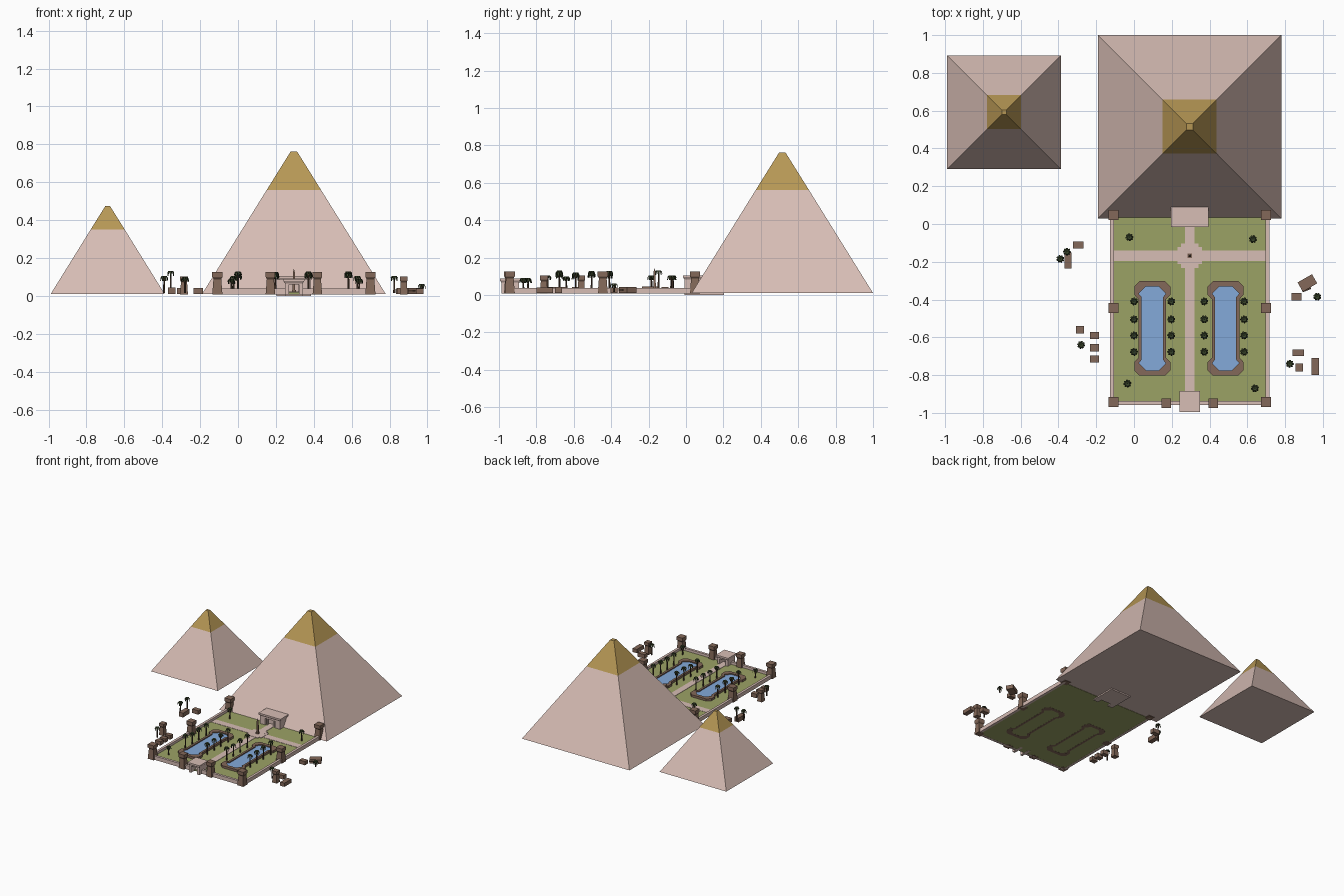
import bpy, bmesh, math, random
from mathutils import Matrix, Vector

if "Cube" in bpy.data.objects:
    bpy.data.objects.remove(bpy.data.objects["Cube"])

random.seed(4)


def material(name, rgb):
    m = bpy.data.materials.new(name)
    m.diffuse_color = (*rgb, 1)
    m.use_nodes = True
    m.node_tree.nodes["Principled BSDF"].inputs["Base Color"].default_value = m.diffuse_color
    return m


STONE = material("pale pink stone", (0.68, 0.51, 0.46))
GOLD = material("gold capstone", (0.47, 0.31, 0.09))
LAWN = material("olive lawn", (0.33, 0.36, 0.13))
WATER = material("pool water", (0.23, 0.40, 0.70))
BRICK = material("mud brick", (0.23, 0.14, 0.10))
TRUNK = material("dark trunk", (0.07, 0.04, 0.025))
LEAF = material("dark palm leaf", (0.035, 0.05, 0.02))


def finish(bm, name, *mats):
    bmesh.ops.recalc_face_normals(bm, faces=bm.faces)
    me = bpy.data.meshes.new(name)
    bm.to_mesh(me)
    bm.free()
    for m in mats:
        me.materials.append(m)
    ob = bpy.data.objects.new(name, me)
    bpy.context.collection.objects.link(ob)
    return ob


def frustum(bm, x, y, levels, rot=0):
    """Stack of rectangles (half x, half y, z) closed at both ends."""
    turn = Matrix.Rotation(rot, 3, 'Z')
    rings = [[bm.verts.new(turn @ Vector((sx * hx, sy * hy, z)) + Vector((x, y, 0)))
              for sx, sy in ((-1, -1), (1, -1), (1, 1), (-1, 1))] for hx, hy, z in levels]
    for a, b in zip(rings, rings[1:]):
        for i in range(4):
            j = (i + 1) % 4
            bm.faces.new((a[i], a[j], b[j], b[i]))
    bm.faces.new(rings[0][::-1])
    bm.faces.new(rings[-1])


def box(bm, x0, x1, y0, y1, z0, z1):
    hx, hy = (x1 - x0) / 2, (y1 - y0) / 2
    frustum(bm, (x0 + x1) / 2, (y0 + y1) / 2, [(hx, hy, z0), (hx, hy, z1)])


# Pyramids with gold caps
def pyramid(name, x, y, base, cap, top, z_cap, z_top):
    bm = bmesh.new()
    frustum(bm, x, y, [(base, base, 0.01), (cap, cap, z_cap), (top, top, z_top)])
    for f in bm.faces:
        f.material_index = int(f.calc_center_median().z > z_cap)
    finish(bm, name, STONE, GOLD)


pyramid("large_pyramid", 0.295, 0.515, 0.485, 0.143, 0.017, 0.56, 0.762)
pyramid("small_pyramid", -0.688, 0.592, 0.301, 0.09, 0.012, 0.35, 0.475)

CX = 0.295  # garden axis

# Lawn, enclosure walls and paths
bm = bmesh.new()
box(bm, -0.11, 0.70, -0.945, 0.04, 0.008, 0.018)
finish(bm, "lawn", LAWN)

bm = bmesh.new()
for s in (-1, 1):
    xa, xb = sorted((CX + s * 0.402, CX + s * 0.422))
    box(bm, xa, xb, -0.957, 0.05, 0.007, 0.038)
    xa, xb = sorted((CX + s * 0.045, CX + s * 0.402))
    box(bm, xa, xb, -0.957, -0.937, 0.007, 0.038)
finish(bm, "garden_walls", STONE)

bm = bmesh.new()
box(bm, CX - 0.026, CX + 0.026, -0.94, 0.03, 0.012, 0.0205)
box(bm, -0.105, 0.695, -0.196, -0.141, 0.012, 0.020)
box(bm, CX - 0.066, CX + 0.066, -0.213, -0.123, 0.012, 0.022)
box(bm, CX - 0.047, CX + 0.047, -0.232, -0.104, 0.012, 0.0225)
finish(bm, "paths", STONE)

# Obelisk at the crossing
bm = bmesh.new()
frustum(bm, CX, -0.168, [(0.011, 0.011, 0.02), (0.011, 0.011, 0.03)])
frustum(bm, CX, -0.168, [(0.007, 0.007, 0.03), (0.005, 0.005, 0.125), (0.0005, 0.0005, 0.142)])
finish(bm, "obelisk", BRICK)


# Portal: two jambs, a lintel and a flared cornice
def portal(name, hw, y0, y1, door, z0, z_door, z_top, back=None):
    bm = bmesh.new()
    lip = 0.008
    for s in (-1, 1):
        xa, xb = sorted((CX + s * door, CX + s * (hw - lip)))
        box(bm, xa, xb, y0 + lip, y1 - lip, z0, z_door)
    box(bm, CX - hw + lip, CX + hw - lip, y0 + lip, y1 - lip, z_door, z_top - 0.022)
    frustum(bm, CX, (y0 + y1) / 2, [(hw - lip, (y1 - y0) / 2 - lip, z_top - 0.022),
                                    (hw, (y1 - y0) / 2, z_top - 0.010),
                                    (hw, (y1 - y0) / 2, z_top)])
    if back:
        box(bm, CX - door, CX + door, back, y1 - lip, z0, z_door)
    finish(bm, name, STONE)


portal("entrance_gate", 0.055, -0.995, -0.885, 0.027, 0.007, 0.060, 0.088)
portal("temple", 0.099, -0.016, 0.21, 0.045, 0.0, 0.072, 0.105, back=0.03)

# Temple door pillars
bm = bmesh.new()
for s in (-1, 1):
    box(bm, CX + s * 0.03 - 0.005, CX + s * 0.03 + 0.005, -0.004, 0.006, 0.018, 0.072)
finish(bm, "temple_pillars", STONE)


# Watchtowers around the wall
def tower(bm, x, y, h, z):
    frustum(bm, x, y, [(h, h, 0.007), (h * 0.76, h * 0.76, z * 0.72), (h, h, z * 0.8), (h, h, z)])


bm = bmesh.new()
for s in (-1, 1):
    for y in (0.048, -0.445, -0.942):
        tower(bm, CX + s * 0.404, y, 0.027, 0.125)
    tower(bm, CX + s * 0.124, -0.948, 0.025, 0.125)
finish(bm, "watchtowers", BRICK)


# Pools: raised rim around a sheet of water
def outline(wm, we, y1, y2, length, c):
    q = [(wm, y1), (we, y2), (we, length - c), (we - c, length)]
    half = q + [(-x, y) for x, y in q[::-1]]
    return half + [(-x, -y) for x, y in half]


OUTER = outline(0.073, 0.095, 0.155, 0.178, 0.25, 0.028)
INNER = outline(0.056, 0.070, 0.165, 0.182, 0.222, 0.036)
for side, s in (("left", -1), ("right", 1)):
    def ring(bm, pts, z):
        return [bm.verts.new((CX - 0.004 + s * 0.194 + x, -0.553 + y, z)) for x, y in pts]
    bm = bmesh.new()
    loops = [ring(bm, OUTER, 0.007), ring(bm, OUTER, 0.036),
             ring(bm, INNER, 0.036), ring(bm, INNER, 0.007)]
    for k in range(4):
        a, b = loops[k], loops[(k + 1) % 4]
        for i in range(len(a)):
            j = (i + 1) % len(a)
            bm.faces.new((a[i], a[j], b[j], b[i]))
    finish(bm, side + "_pool_rim", BRICK)
    bm = bmesh.new()
    face = bm.faces.new(ring(bm, INNER, 0.019))
    up = bmesh.ops.extrude_face_region(bm, geom=[face])["geom"]
    bmesh.ops.translate(bm, vec=(0, 0, 0.009), verts=[v for v in up if isinstance(v, bmesh.types.BMVert)])
    finish(bm, side + "_pool_water", WATER)

# Village houses: x, y, half width, half depth, height, rotation
HOUSES = [(-0.295, -0.112, .028, .019, .042, 0), (-0.350, -0.193, .019, .043, .045, 0),
          (-0.21, -0.59, .024, .019, .042, 0), (-0.21, -0.655, .024, .019, .042, 0),
          (-0.21, -0.715, .024, .019, .042, 0), (0.86, -0.385, .026, .019, .04, 0),
          (0.87, -0.682, .031, .018, .042, 0), (0.96, -0.755, .019, .045, .04, 0),
          (0.918, -0.312, .044, .028, .042, math.radians(30))]
bm = bmesh.new()
for x, y, hx, hy, z, r in HOUSES:
    frustum(bm, x, y, [(hx, hy, 0.01), (hx, hy, z)], r)
for x, y in ((-0.285, -0.56), (0.875, -0.76)):
    tower(bm, x, y, 0.021, 0.103)
finish(bm, "village_houses", BRICK)

# Awning beside the turned house
bm = bmesh.new()
frustum(bm, 0.913, -0.345, [(0.024, 0.008, 0.024), (0.024, 0.008, 0.03)], math.radians(22))
finish(bm, "awning", TRUNK)


# Palm trees: tapered trunk and drooping fronds
def palm(x, y, h):
    trunk = bmesh.new()
    bmesh.ops.create_cone(trunk, cap_ends=True, segments=5, radius1=0.006, radius2=0.004,
                          depth=h - 0.023, matrix=Matrix.Translation((x, y, (h + 0.007) / 2)))
    finish(trunk, "palm_trunk", TRUNK)
    leaf = bmesh.new()
    start = random.random() * 6
    for k in range(8):
        a = start + k * math.tau / 8
        d, n = Vector((math.cos(a), math.sin(a), 0)), Vector((-math.sin(a), math.cos(a), 0))
        prev = None
        for r, z, w in ((0, -0.006, 0.003), (0.012, 0, 0.006), (0.019, -0.01, 0.005), (0.021, -0.026, 0.002)):
            c = Vector((x, y, h + z)) + d * r
            pair = [leaf.verts.new(c + n * w), leaf.verts.new(c - n * w)]
            if prev:
                leaf.faces.new((prev[0], prev[1], pair[1], pair[0]))
            prev = pair
    finish(leaf, "palm_fronds", LEAF)


for x in (0.0, 0.197, 0.372, 0.583):  # rows beside the pools
    for y in (-0.41, -0.505, -0.59, -0.677):
        palm(x, y, random.uniform(0.108, 0.132))
for x, y, h in ((-0.024, -0.07, .105), (0.63, -0.08, .105), (-0.035, -0.845, .09), (0.64, -0.87, .09),
                (-0.355, -0.147, .132), (-0.39, -0.185, .105), (-0.28, -0.64, .10),
                (0.97, -0.385, .062), (0.825, -0.74, .105)):
    palm(x, y, h)
